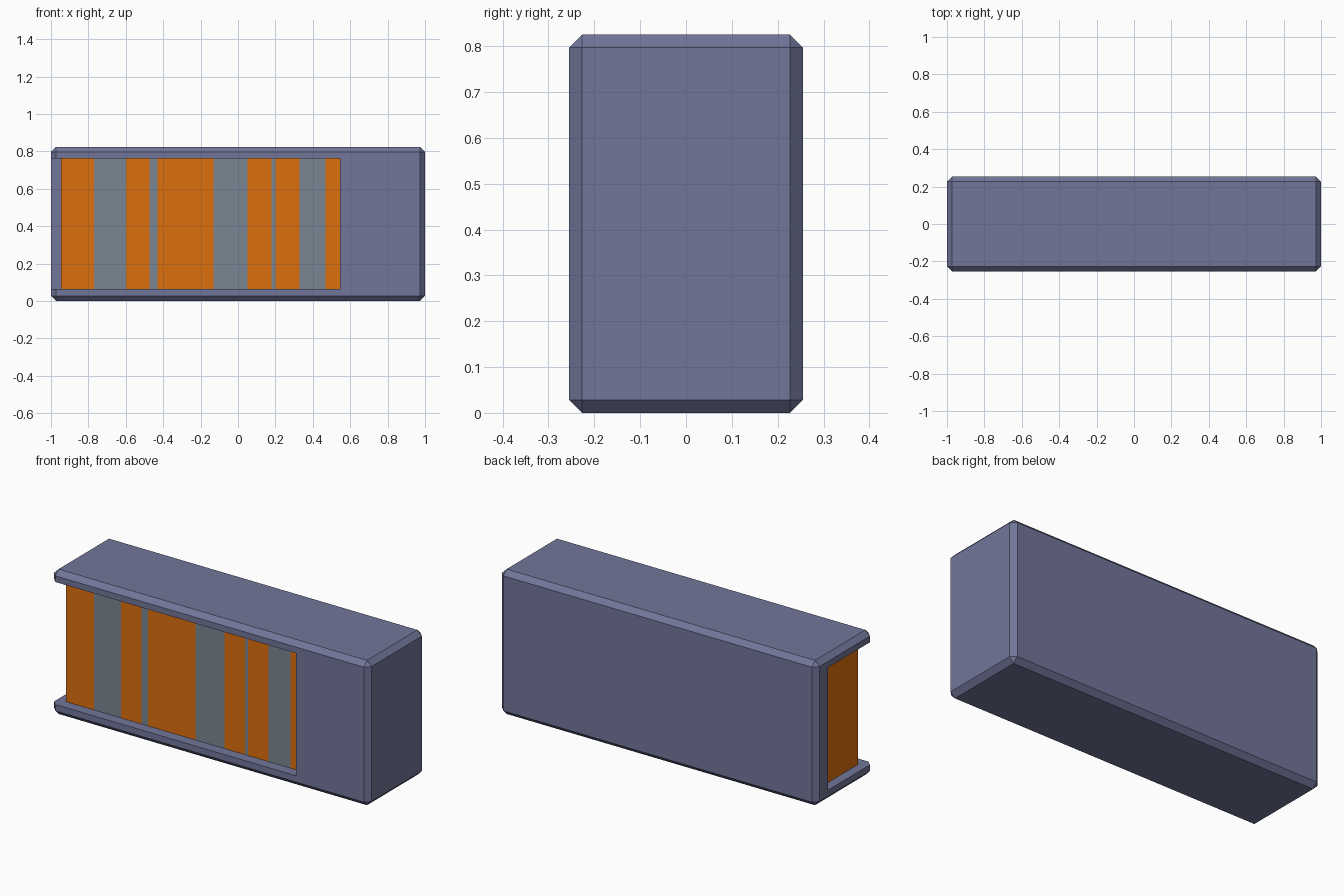
import bpy, bmesh
from mathutils import Vector

if "Cube" in bpy.data.objects:
    bpy.data.objects.remove(bpy.data.objects["Cube"])


def material(name, r, g, b):
    def lin(c):
        c /= 255
        return c / 12.92 if c <= 0.04045 else ((c + 0.055) / 1.055) ** 2.4
    m = bpy.data.materials.new(name)
    m.diffuse_color = (lin(r), lin(g), lin(b), 1)
    m.use_nodes = True
    m.node_tree.nodes["Principled BSDF"].inputs["Base Color"].default_value = m.diffuse_color
    return m


SLATE = material("slate blue", 113, 118, 153)
ORANGE = material("orange", 222, 111, 13)
GREY = material("steel grey", 121, 134, 147)


def box(name, lo, hi, mats, chamfer=0, cuts=()):
    """Box between two corners, optionally chamfered and sliced along x."""
    lo, hi = Vector(lo), Vector(hi)
    bm = bmesh.new()
    bmesh.ops.create_cube(bm, size=1)
    for v in bm.verts:
        v.co = (lo + hi) / 2 + v.co * (hi - lo)
    if chamfer:
        bmesh.ops.bevel(bm, geom=bm.edges[:], offset=chamfer, segments=1,
                        affect='EDGES', clamp_overlap=True)
    for x in cuts:
        bmesh.ops.bisect_plane(bm, geom=bm.verts[:] + bm.edges[:] + bm.faces[:],
                               plane_co=(x, 0, 0), plane_no=(1, 0, 0))
    me = bpy.data.meshes.new(name)
    bm.to_mesh(me)
    bm.free()
    for m in mats:
        me.materials.append(m)
    ob = bpy.data.objects.new(name, me)
    bpy.context.collection.objects.link(ob)
    return ob


# Chamfered case with a recess open to the front and left
case = box("case", (-1, -0.255, 0), (1, 0.255, 0.825), [SLATE], chamfer=0.028)
cutter = box("recess_cutter", (-1.2, -0.5, 0.064), (0.545, 0.15, 0.762), [SLATE])
cutter.hide_render = True
mod = case.modifiers.new("recess", 'BOOLEAN')
mod.operation = 'DIFFERENCE'
mod.solver = 'EXACT'
mod.object = cutter
bpy.context.view_layer.objects.active = case
bpy.ops.object.modifier_apply(modifier=mod.name)
bpy.data.objects.remove(cutter)

# Orange insert, sliced so that the grey stripes are its own faces
stripes = [(-0.77, -0.60), (-0.473, -0.43), (-0.13, 0.05), (0.18, 0.20), (0.33, 0.468)]
insert = box("striped_insert", (-0.947, -0.195, 0.064), (0.545, 0.15, 0.762),
             [ORANGE, GREY], cuts=[x for pair in stripes for x in pair])
for f in insert.data.polygons:
    if abs(f.normal.x) < 0.5 and any(a < f.center.x < b for a, b in stripes):
        f.material_index = 1
